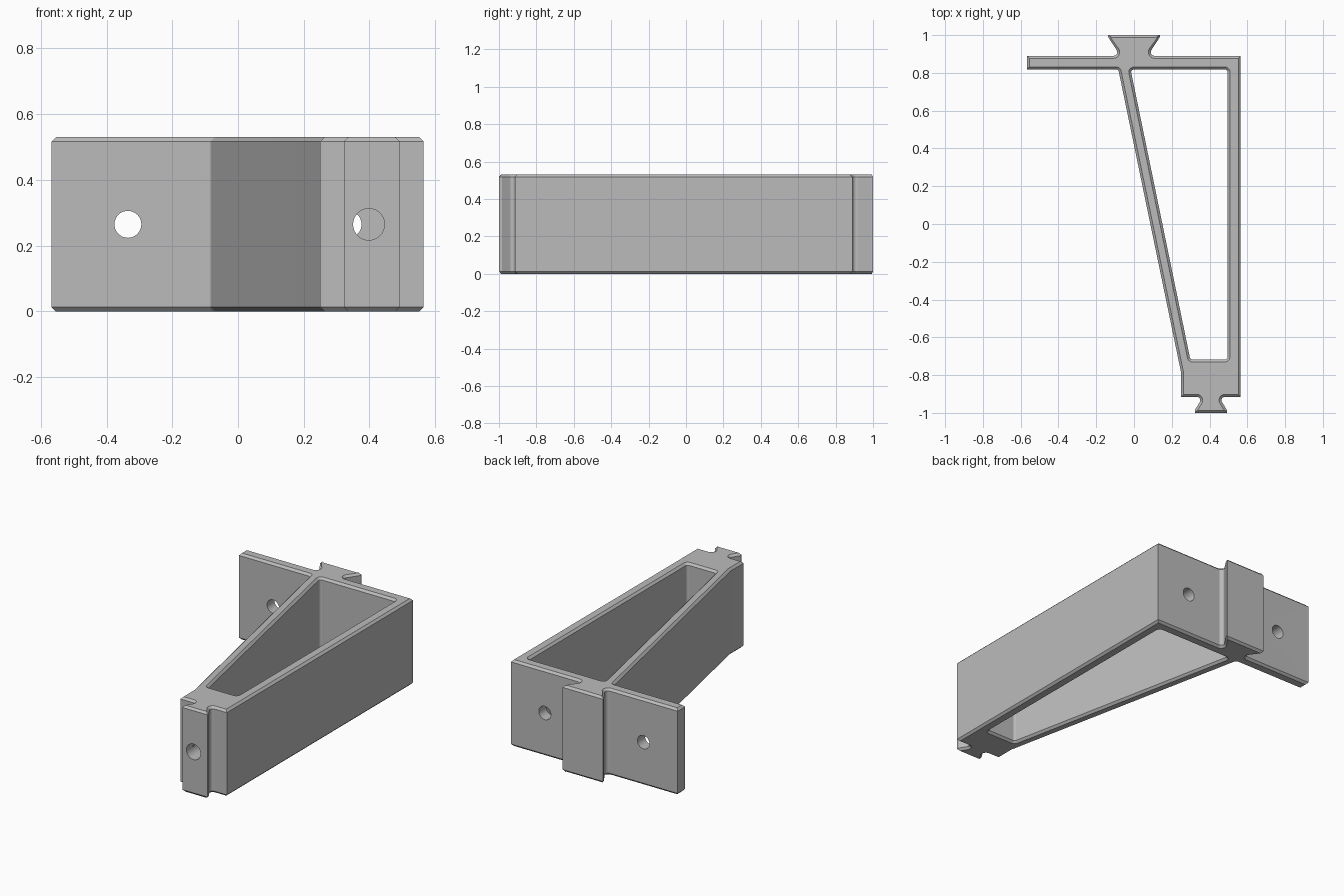
import bpy, bmesh, math
from mathutils import Vector

cube = bpy.data.objects.get("Cube")
if cube:
    bpy.data.objects.remove(cube, do_unlink=True)

HEIGHT, CHAMFER = 0.53, 0.013

grey = bpy.data.materials.new("plain grey")
grey.use_nodes = True
colour = (0.5, 0.5, 0.5, 1)
grey.diffuse_color = colour
grey.node_tree.nodes["Principled BSDF"].inputs["Base Color"].default_value = colour


def rounded(corners, steps=6):
    """Turn (x, y, radius) corners into a loop with filleted corners."""
    loop = []
    for i, (x, y, r) in enumerate(corners):
        p = Vector((x, y))
        if not r:
            loop.append(p)
            continue
        a = (Vector(corners[i - 1][:2]) - p).normalized()
        b = (Vector(corners[(i + 1) % len(corners)][:2]) - p).normalized()
        half = a.angle(b) / 2
        centre = p + (a + b).normalized() * r / math.sin(half)
        start = p + a * r / math.tan(half) - centre
        end = p + b * r / math.tan(half) - centre
        sweep = start.angle_signed(end)
        for s in range(steps + 1):
            t = -sweep * s / steps
            loop.append(centre + Vector((start.x * math.cos(t) - start.y * math.sin(t),
                                         start.x * math.sin(t) + start.y * math.cos(t))))
    return loop


def inset(loop, d):
    """Move a loop to its left by d with mitred corners."""
    result = []
    for i, p in enumerate(loop):
        a = (p - loop[i - 1]).normalized()
        b = (loop[(i + 1) % len(loop)] - p).normalized()
        na, nb = Vector((-a.y, a.x)), Vector((-b.y, b.x))
        result.append(p + (na + nb) * d / (1 + na.dot(nb)))
    return result


# Outer outline, counter-clockwise: front rail, side wall, rear rail, flange, strut
outline = rounded([
    (0.25, -0.915, 0), (0.365, -0.915, 0.018), (0.322, -0.985, 0), (0.322, -1, 0),
    (0.492, -1, 0), (0.492, -0.985, 0), (0.449, -0.915, 0.018), (0.565, -0.915, 0),
    (0.565, 0.89, 0), (0.072, 0.89, 0.02), (0.137, 0.99, 0), (0.137, 1, 0),
    (-0.137, 1, 0), (-0.137, 0.99, 0), (-0.072, 0.89, 0.02), (-0.567, 0.89, 0),
    (-0.567, 0.818, 0), (-0.083, 0.818, 0.012), (0.25, -0.79, 0)])
# Opening, clockwise
opening = rounded([
    (0.298, -0.717, 0.014), (-0.018, 0.818, 0.014),
    (0.495, 0.818, 0.014), (0.495, -0.717, 0.014)])

# Chamfered body
bm = bmesh.new()
caps = {0: [], 3: []}
for loop in (outline, opening):
    small = inset(loop, CHAMFER)
    levels = [(small, 0), (loop, CHAMFER), (loop, HEIGHT - CHAMFER), (small, HEIGHT)]
    rings = [[bm.verts.new((p.x, p.y, z)) for p in pts] for pts, z in levels]
    n = len(loop)
    for low, high in zip(rings, rings[1:]):
        for i in range(n):
            j = (i + 1) % n
            bm.faces.new((low[i], low[j], high[j], high[i]))
    for level in caps:
        ring = rings[level]
        caps[level] += [bm.edges.get((ring[i], ring[(i + 1) % n])) for i in range(n)]
for edges in caps.values():
    bmesh.ops.triangle_fill(bm, edges=edges, use_beauty=True)
bmesh.ops.recalc_face_normals(bm, faces=bm.faces)
mesh = bpy.data.meshes.new("bracket_body")
bm.to_mesh(mesh)
bm.free()
mesh.materials.append(grey)
body = bpy.data.objects.new("bracket_body", mesh)
bpy.context.collection.objects.link(body)

# Screw holes: two through the rear plate, one through the front block
for x, y, radius in ((-0.335, 0.86, 0.041), (0.335, 0.86, 0.041), (0.398, -0.86, 0.048)):
    bpy.ops.mesh.primitive_cylinder_add(vertices=32, radius=radius, depth=0.4,
                                        location=(x, y, HEIGHT / 2),
                                        rotation=(math.pi / 2, 0, 0))
    cutter = bpy.context.object
    cutter.name = "hole_cutter"
    cutter.hide_render = True
    cutter.data.materials.append(grey)
    bpy.ops.object.select_all(action='DESELECT')
    body.select_set(True)
    bpy.context.view_layer.objects.active = body
    cut = body.modifiers.new("screw hole", 'BOOLEAN')
    cut.operation, cut.solver, cut.object = 'DIFFERENCE', 'EXACT', cutter
    bpy.ops.object.modifier_apply(modifier=cut.name)
    bpy.data.objects.remove(cutter, do_unlink=True)

# Smooth fillets and holes, flat walls
bpy.ops.object.shade_smooth_by_angle(angle=math.radians(30))
weighted = body.modifiers.new("flat walls", 'WEIGHTED_NORMAL')
weighted.keep_sharp = True
